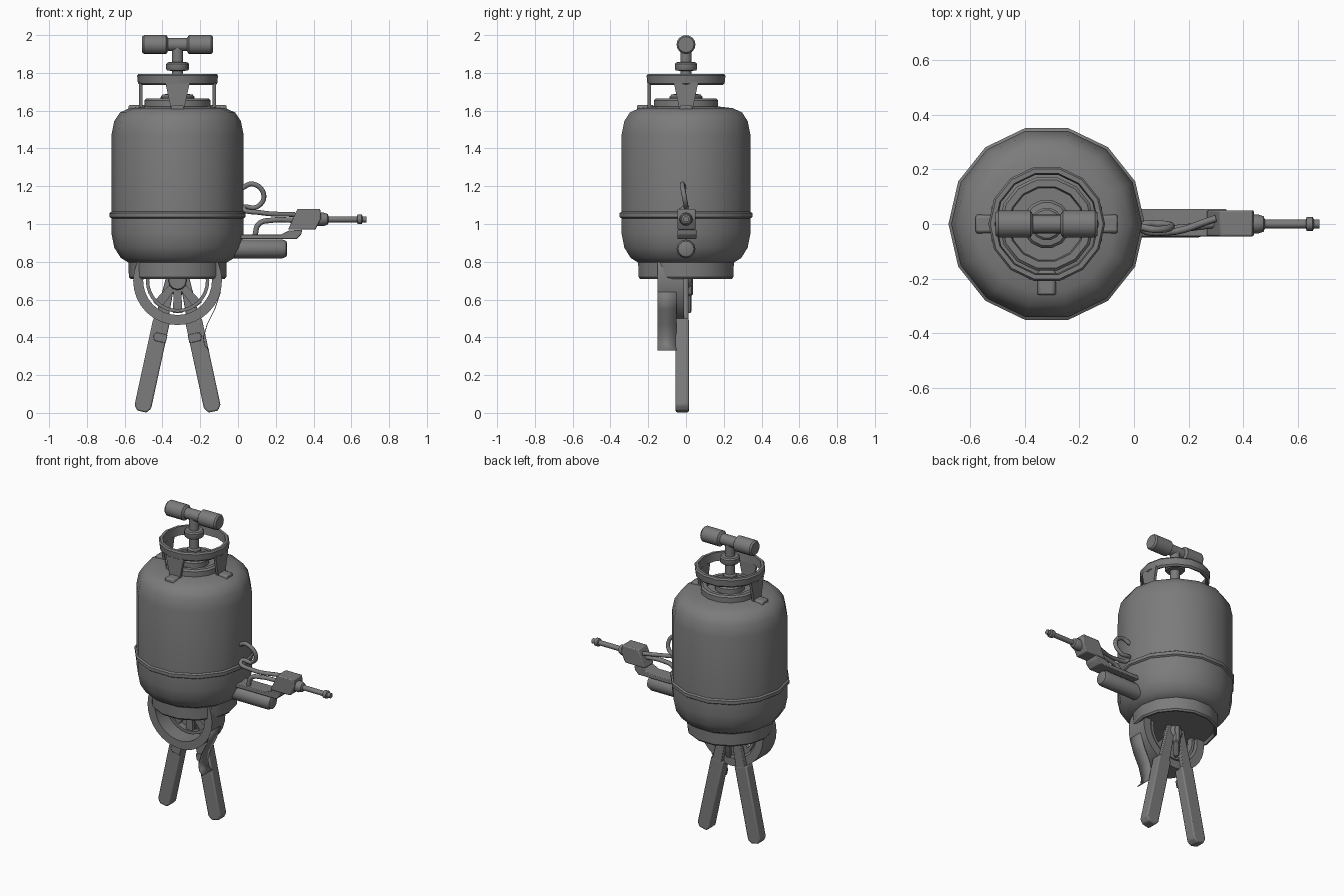
import bpy, bmesh, math
from mathutils import Matrix, Vector

cube = bpy.data.objects.get("Cube")
if cube:
    bpy.data.objects.remove(cube, do_unlink=True)

grey = bpy.data.materials.new("plain grey")
grey.use_nodes = True
grey.diffuse_color = (0.2, 0.2, 0.2, 1)
grey.node_tree.nodes["Principled BSDF"].inputs["Base Color"].default_value = (0.2, 0.2, 0.2, 1)

CX = -0.32  # tank axis
TO_X = Matrix.Rotation(math.pi / 2, 4, 'Y')
TO_Y = Matrix.Rotation(-math.pi / 2, 4, 'X')


def finish(name, bm, matrix=Matrix(), bevel=0):
    """Turn a bmesh into a shaded grey object."""
    bm.transform(matrix)
    bmesh.ops.recalc_face_normals(bm, faces=bm.faces)
    mesh = bpy.data.meshes.new(name)
    bm.to_mesh(mesh)
    bm.free()
    mesh.materials.append(grey)
    ob = bpy.data.objects.new(name, mesh)
    bpy.context.collection.objects.link(ob)
    bpy.ops.object.select_all(action='DESELECT')
    ob.select_set(True)
    bpy.context.view_layer.objects.active = ob
    bpy.ops.object.shade_smooth_by_angle(angle=math.radians(35))
    if bevel:
        mod = ob.modifiers.new("soft edges", 'BEVEL')
        mod.width = bevel
        mod.segments = 2
    return ob


def lathe(name, profile, place, turn=Matrix(), sides=14, loop=False):
    """Spin (radius, height) points round an axis; loop closes the section."""
    bm = bmesh.new()
    rings = []
    for r, h in profile:
        angles = [2 * math.pi * i / sides for i in range(sides)]
        rings.append([bm.verts.new((r * math.cos(a), r * math.sin(a), h)) for a in angles])
    pairs = list(zip(rings, rings[1:]))
    if loop:
        pairs.append((rings[-1], rings[0]))
    else:
        bm.faces.new(rings[0])
        bm.faces.new(rings[-1])
    for low, high in pairs:
        for i in range(sides):
            j = (i + 1) % sides
            bm.faces.new((low[i], low[j], high[j], high[i]))
    return finish(name, bm, Matrix.Translation(place) @ turn)


def slab(name, outline, y0, y1, bevel=0, matrix=Matrix()):
    """Extrude an x-z outline along y."""
    bm = bmesh.new()
    face = bm.faces.new([bm.verts.new((x, y0, z)) for x, z in outline])
    new = bmesh.ops.extrude_face_region(bm, geom=[face])["geom"]
    bmesh.ops.translate(bm, vec=(0, y1 - y0, 0),
                        verts=[v for v in new if isinstance(v, bmesh.types.BMVert)])
    return finish(name, bm, matrix, bevel)


def hose(name, points, radius):
    curve = bpy.data.curves.new(name, 'CURVE')
    curve.dimensions = '3D'
    curve.bevel_depth = radius
    curve.bevel_resolution = 2
    curve.resolution_u = 6
    curve.use_fill_caps = True
    spline = curve.splines.new('BEZIER')
    spline.bezier_points.add(len(points) - 1)
    for bp, co in zip(spline.bezier_points, points):
        bp.co = co
        bp.handle_left_type = bp.handle_right_type = 'AUTO'
    curve.materials.append(grey)
    ob = bpy.data.objects.new(name, curve)
    bpy.context.collection.objects.link(ob)


# Tank, foot ring and neck
axis = (CX, 0, 0)
lathe("tank", [(0.2, 0.785), (0.255, 0.793), (0.3, 0.82), (0.335, 0.875), (0.35, 0.95),
               (0.35, 1.03), (0.36, 1.037), (0.36, 1.058), (0.35, 1.065), (0.35, 1.47),
               (0.335, 1.545), (0.305, 1.59), (0.255, 1.613), (0.15, 1.625)], axis)
lathe("foot_ring", [(0.2, 0.73), (0.235, 0.73), (0.24, 0.71), (0.25, 0.71), (0.258, 0.72),
                    (0.26, 0.81)], axis)
lathe("neck", [(0.175, 1.6), (0.175, 1.655), (0.165, 1.665), (0.14, 1.665),
               (0.135, 1.64)], axis)

# Guard collar with three tapered posts
lathe("collar", [(0.2, 1.735), (0.21, 1.745), (0.214, 1.785), (0.207, 1.795),
                 (0.19, 1.795), (0.185, 1.74)], axis, loop=True)
for i, angle in enumerate((0, 90, -90)):
    turn = Matrix.Translation(axis) @ Matrix.Rotation(math.radians(angle), 4, 'Z')
    slab(f"collar_post_{i}", [(-0.065, 1.75), (-0.035, 1.61), (0.035, 1.61), (0.065, 1.75)],
         -0.203, -0.186, 0, turn)
    slab(f"collar_foot_{i}", [(-0.04, 1.59), (0.04, 1.59), (0.03, 1.63), (-0.03, 1.63)],
         -0.26, -0.17, 0.008, turn)

# Valve and tee handle
lathe("valve", [(0.09, 1.63), (0.09, 1.672), (0.08, 1.685), (0.045, 1.69), (0.04, 1.73),
                (0.03, 1.74), (0.03, 1.81), (0.055, 1.813), (0.06, 1.82), (0.06, 1.848),
                (0.052, 1.856), (0.03, 1.858), (0.03, 1.94)], axis)
lathe("tee_handle", [(0.042, -0.187), (0.05, -0.177), (0.05, -0.06), (0.035, -0.05),
                     (0.035, 0.05), (0.05, 0.06), (0.05, 0.177), (0.042, 0.187)],
      (CX, 0, 1.95), TO_X, 16)

# Nozzle, grip block, bracket and small cylinder
lathe("nozzle", [(0.035, 0.42), (0.035, 0.455), (0.028, 0.475), (0.016, 0.48), (0.016, 0.63),
                 (0.025, 0.633), (0.025, 0.655), (0.016, 0.66), (0.016, 0.68)],
      (0, 0, 1.025), TO_X, 12)
slab("grip_block", [(0.265, 0.97), (0.41, 0.97), (0.44, 1.03), (0.435, 1.08), (0.315, 1.08)],
     -0.045, 0.05, 0.006)
slab("bracket", [(-0.02, 0.92), (0.31, 0.92), (0.335, 0.945), (0.34, 0.97), (0.27, 0.965),
                 (0.23, 0.945), (-0.02, 0.945)], -0.045, 0.055, 0.004)
lathe("small_cylinder", [(0.035, -0.04), (0.05, -0.02), (0.05, 0.235), (0.042, 0.255),
                         (0.03, 0.26)], (0, 0, 0.868), TO_X, 12)
hose("upper_hose", [(0.02, -0.01, 1.19), (0.08, -0.02, 1.212), (0.137, -0.01, 1.15),
                    (0.1, 0, 1.09), (0.03, -0.01, 1.085), (0.12, -0.03, 1.06),
                    (0.3, 0.02, 1.05)], 0.013)
hose("lower_hose", [(0.09, -0.02, 0.94), (0.11, -0.02, 1.0), (0.18, -0.015, 1.02),
                    (0.3, 0, 1.02)], 0.014)

# Round frame under the tank, with inner rim, hub and spokes
wheel = (CX, 0, 0.7)
lathe("frame_ring", [(0.182, -0.15), (0.235, -0.15), (0.235, -0.01), (0.182, -0.01)],
      wheel, TO_Y, 32, True)
lathe("inner_rim", [(0.15, -0.06), (0.168, -0.06), (0.168, -0.02), (0.15, -0.02)],
      wheel, TO_Y, 32, True)
lathe("hub", [(0.045, -0.06), (0.05, -0.05), (0.05, 0.01), (0.03, 0.03)], wheel, TO_Y, 12)
for i, angle in enumerate((-40, 0, 40)):
    turn = Matrix.Translation(wheel) @ Matrix.Rotation(math.radians(angle), 4, 'Y')
    slab(f"spoke_{i}", [(-0.025, -0.17), (0.025, -0.17), (0.018, 0), (-0.018, 0)],
         -0.05, -0.025, 0, turn)
lathe("pivot_bolt", [(0.012, 0.53), (0.018, 0.54), (0.018, 0.62), (0.026, 0.63),
                     (0.026, 0.74)], (CX, 0.012, 0), sides=8)

# Splayed legs with a slim upper arm and a raised tab
for side, name in ((-1, "right"), (1, "left")):
    lean = Matrix.Translation((CX + side * 0.19, 0, 0.003)) @ Matrix.Rotation(-side * 0.213, 4, 'Y')
    slab(f"{name}_leg", [(-0.045, 0.03), (-0.025, 0.004), (0.025, 0.004), (0.045, 0.03),
                         (0.045, 0.5), (-0.045, 0.5)], -0.055, 0.015, 0.008, lean)
    slab(f"{name}_upper_arm", [(-0.035, 0.48), (0.035, 0.48), (0.025, 0.74), (-0.025, 0.74)],
         -0.015, 0.014, 0.004, lean)
    slab(f"{name}_leg_tab", [(-side * 0.047, 0.385), (side * 0.015, 0.385), (side * 0.025, 0.41),
                             (side * 0.015, 0.43), (-side * 0.047, 0.43)],
         -0.062, -0.05, 0.003, lean)

# Thin curled strap from the frame down to one leg
path = [(0.225, 0.64), (0.195, 0.55), (0.155, 0.47), (0.135, 0.4), (0.14, 0.36), (0.165, 0.33)]
bm = bmesh.new()
rows = [[bm.verts.new((CX + x, y, z)) for y in (-0.15, -0.05)] for x, z in path]
for a, b in zip(rows, rows[1:]):
    bm.faces.new((a[0], a[1], b[1], b[0]))
strap = finish("strap", bm)
strap.modifiers.new("thickness", 'SOLIDIFY').thickness = 0.004
